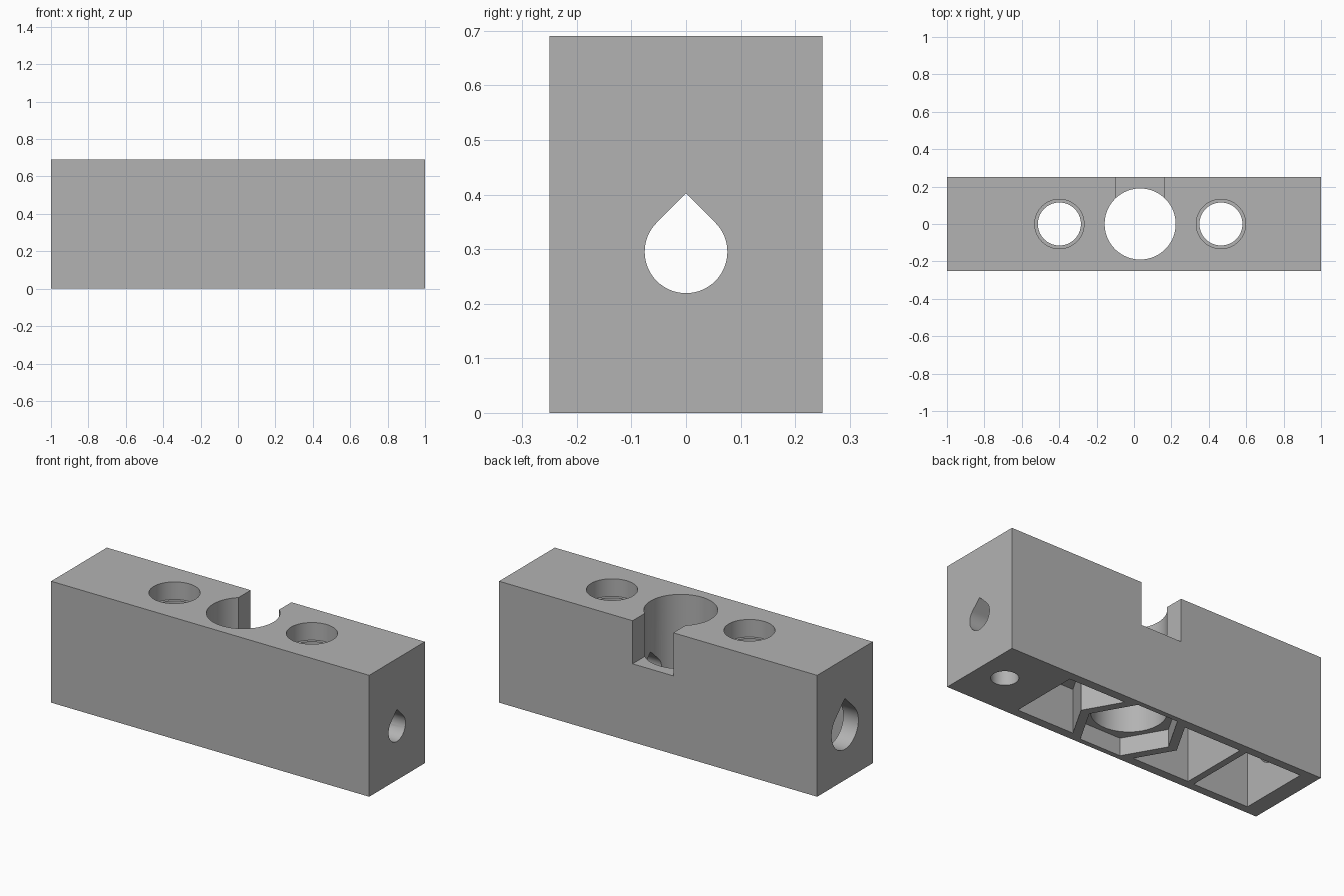
import bpy, bmesh
from math import cos, sin, pi, radians, sqrt
from mathutils import Vector

cube = bpy.data.objects.get("Cube")
if cube:
    bpy.data.objects.remove(cube, do_unlink=True)

LENGTH, DEPTH, HEIGHT = 2.0, 0.5, 0.69
MID = 0.033          # x of the main bore
ROD = 0.432          # spacing of the rod holes from the main bore
BORE_Z = 0.295       # height of the lengthwise bore

grey = bpy.data.materials.new("plain grey")
grey.use_nodes = True
grey.diffuse_color = (0.45, 0.45, 0.45, 1)
grey.node_tree.nodes["Principled BSDF"].inputs["Base Color"].default_value = (0.45, 0.45, 0.45, 1)


def prism(name, points, direction):
    """Extrude a closed outline of 3D points along a direction."""
    bm = bmesh.new()
    face = bm.faces.new([bm.verts.new(p) for p in points])
    out = bmesh.ops.extrude_face_region(bm, geom=[face])
    moved = [g for g in out["geom"] if isinstance(g, bmesh.types.BMVert)]
    bmesh.ops.translate(bm, verts=moved, vec=Vector(direction))
    bmesh.ops.recalc_face_normals(bm, faces=bm.faces)
    mesh = bpy.data.meshes.new(name)
    bm.to_mesh(mesh)
    bm.free()
    mesh.materials.append(grey)
    obj = bpy.data.objects.new(name, mesh)
    bpy.context.collection.objects.link(obj)
    return obj


def upright(name, outline, z0, z1):
    return prism(name, [(x, y, z0) for x, y in outline], (0, 0, z1 - z0))


def box(name, x0, x1, y0, y1, z0, z1):
    return upright(name, [(x0, y0), (x1, y0), (x1, y1), (x0, y1)], z0, z1)


def round_hole(name, x, radius, z0, z1, sides=64):
    ring = [2 * pi * i / sides for i in range(sides)]
    return upright(name, [(x + radius * cos(a), radius * sin(a)) for a in ring], z0, z1)


def teardrop(name, radius, x0, x1):
    arc = [radians(135 + 270 * i / 48) for i in range(49)]
    points = [(x0, radius * cos(a), BORE_Z + radius * sin(a)) for a in arc]
    points.append((x0, 0, BORE_Z + radius * sqrt(2)))
    return prism(name, points, (x1 - x0, 0, 0))


def pocket(name, side, top):
    """Pocket under a rod hole, notched around the hexagonal recess."""
    tip, corner, end, half = 0.31, 0.195, 0.551, 0.2
    shape = [(end, -half), (end, half), (corner, half), (tip, 0), (corner, -half)]
    return upright(name, [(MID + side * x, y) for x, y in shape], -0.1, top)


body = box("carriage_block", -LENGTH / 2, LENGTH / 2, -DEPTH / 2, DEPTH / 2, 0, HEIGHT)

# Main bore, hexagonal recess and rear notch
cutters = [
    round_hole("main_bore", MID, 0.19, -0.1, 0.8, 96),
    round_hole("hexagonal_recess", MID, 0.256, -0.1, 0.1, 6),
    box("rear_notch", MID - 0.128, MID + 0.128, 0, 0.4, 0.445, 0.8),
]
# Rod holes with counterbores
for side, label in ((1, "left"), (-1, "right")):
    x = MID + side * ROD
    cutters.append(round_hole(label + "_rod_hole", x, 0.115, -0.1, 0.8))
    cutters.append(round_hole(label + "_counterbore", x, 0.132, 0.59, 0.8))
# Underside pockets
cutters += [
    pocket("left_pocket", 1, 0.25),
    pocket("right_pocket", -1, 0.5),
    box("end_pocket", -0.905, -0.557, -0.203, 0.203, -0.1, 0.5),
]
# Lengthwise bore, its wide entry, and the small hole beneath
cutters += [
    teardrop("lengthwise_bore", 0.0757, -1.1, 1.1),
    teardrop("wide_entry", 0.12, -1.1, -0.7),
    round_hole("small_hole", 0.837, 0.07, -0.1, BORE_Z),
]

bpy.context.view_layer.objects.active = body
for cutter in cutters:
    cutter.hide_render = True
    mod = body.modifiers.new(cutter.name, "BOOLEAN")
    mod.operation = "DIFFERENCE"
    mod.solver = "EXACT"
    mod.object = cutter
    bpy.ops.object.modifier_apply(modifier=mod.name)
    bpy.data.objects.remove(cutter, do_unlink=True)

bpy.ops.object.select_all(action="DESELECT")
body.select_set(True)
bpy.ops.object.shade_smooth_by_angle(angle=radians(30))
